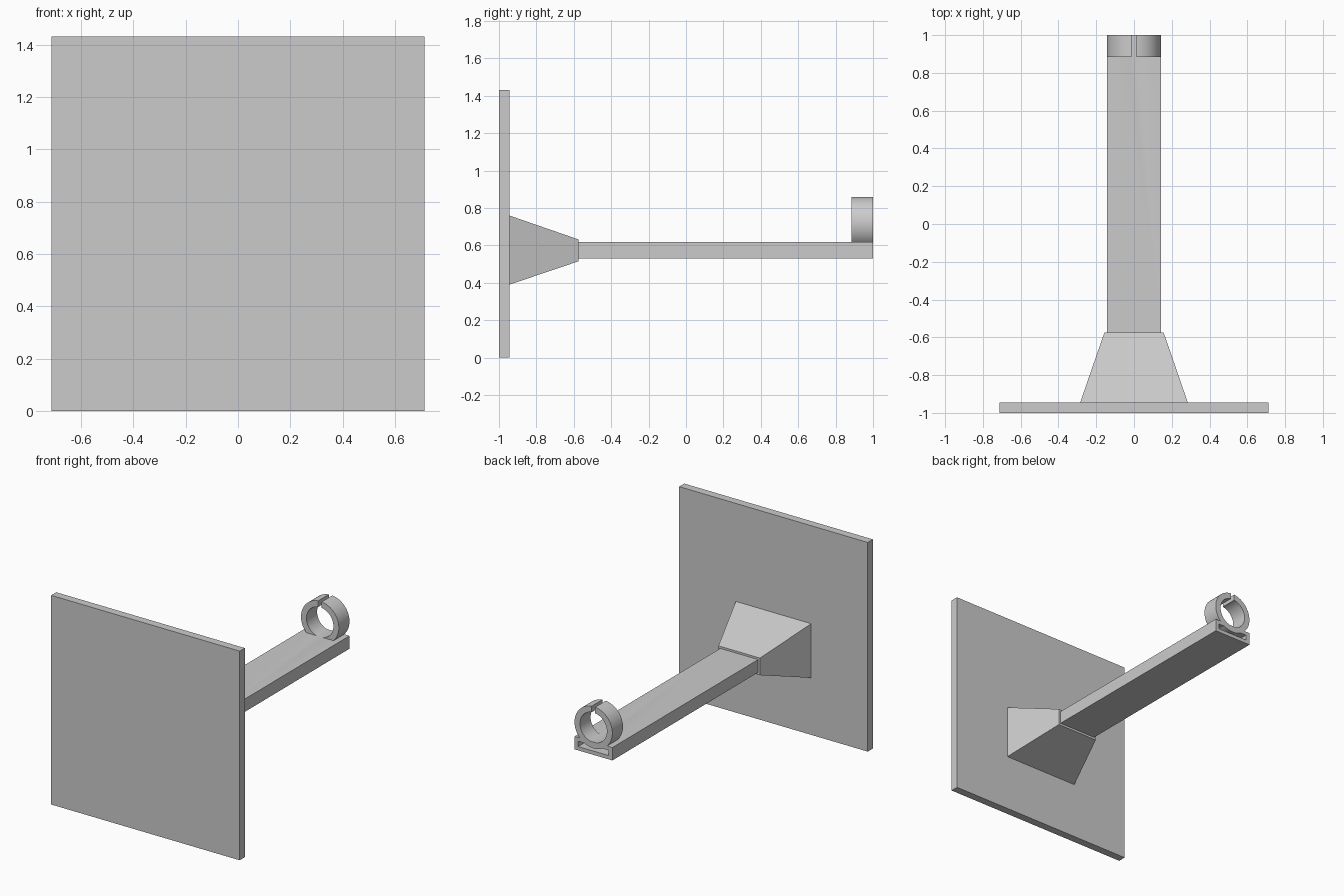
import bpy, bmesh, math

if "Cube" in bpy.data.objects:
    bpy.data.objects.remove(bpy.data.objects["Cube"], do_unlink=True)

grey = bpy.data.materials.new("plain_grey")
grey.use_nodes = True
colour = (0.6, 0.6, 0.6, 1)
grey.diffuse_color = colour
grey.node_tree.nodes["Principled BSDF"].inputs["Base Color"].default_value = colour


def rect(half_width, low, high):
    return [(-half_width, low), (half_width, low), (half_width, high), (-half_width, high)]


def loft(name, sections, closed=False):
    """Bridge matching (y, [(x, z)...]) sections; closed joins last to first."""
    bm = bmesh.new()
    rings = [[bm.verts.new((x, y, z)) for x, z in pts] for y, pts in sections]
    pairs = list(zip(rings, rings[1:]))
    if closed:
        pairs.append((rings[-1], rings[0]))
    else:
        bm.faces.new(rings[0])
        bm.faces.new(rings[-1])
    for a, b in pairs:
        n = len(a)
        for i in range(n):
            j = (i + 1) % n
            bm.faces.new((a[i], a[j], b[j], b[i]))
    bmesh.ops.recalc_face_normals(bm, faces=bm.faces)
    mesh = bpy.data.meshes.new(name)
    bm.to_mesh(mesh)
    bm.free()
    mesh.materials.append(grey)
    ob = bpy.data.objects.new(name, mesh)
    bpy.context.collection.objects.link(ob)
    return ob


# Square wall plate and the tapered socket behind it
loft("wall_plate", [(-1, rect(0.713, 0, 1.43)), (-0.945, rect(0.713, 0, 1.43))])
loft("tapered_socket", [(-0.945, rect(0.285, 0.39, 0.76)),
                        (-0.575, rect(0.157, 0.515, 0.632))])

# Hollow flat arm, open at the far end
outer, inner = rect(0.143, 0.53, 0.618), rect(0.115, 0.556, 0.592)
arm = loft("hollow_arm", [(-0.58, outer), (1, outer), (1, inner), (-0.58, inner)], closed=True)

# Split ring clip with a parallel-sided gap at the top
R, r, gap, centre, steps = 0.143, 0.102, 0.013, 0.717, 64


def arc(radius):
    start = math.asin(gap / radius)
    angles = [start + (2 * math.pi - 2 * start) * i / steps for i in range(steps + 1)]
    return [(radius * math.sin(a), centre + radius * math.cos(a)) for a in angles]


outline = arc(R) + arc(r)[::-1]
clip = loft("ring_clip", [(0.885, outline), (1, outline)])

# Fuse the clip into the arm
fuse = arm.modifiers.new("fuse_clip", 'BOOLEAN')
fuse.operation = 'UNION'
fuse.solver = 'EXACT'
fuse.object = clip
bpy.ops.object.select_all(action='DESELECT')
bpy.context.view_layer.objects.active = arm
arm.select_set(True)
bpy.ops.object.modifier_apply(modifier=fuse.name)
bpy.data.objects.remove(clip, do_unlink=True)
arm.name = "arm_with_ring_clip"
bpy.ops.object.shade_smooth_by_angle(angle=math.radians(30))
